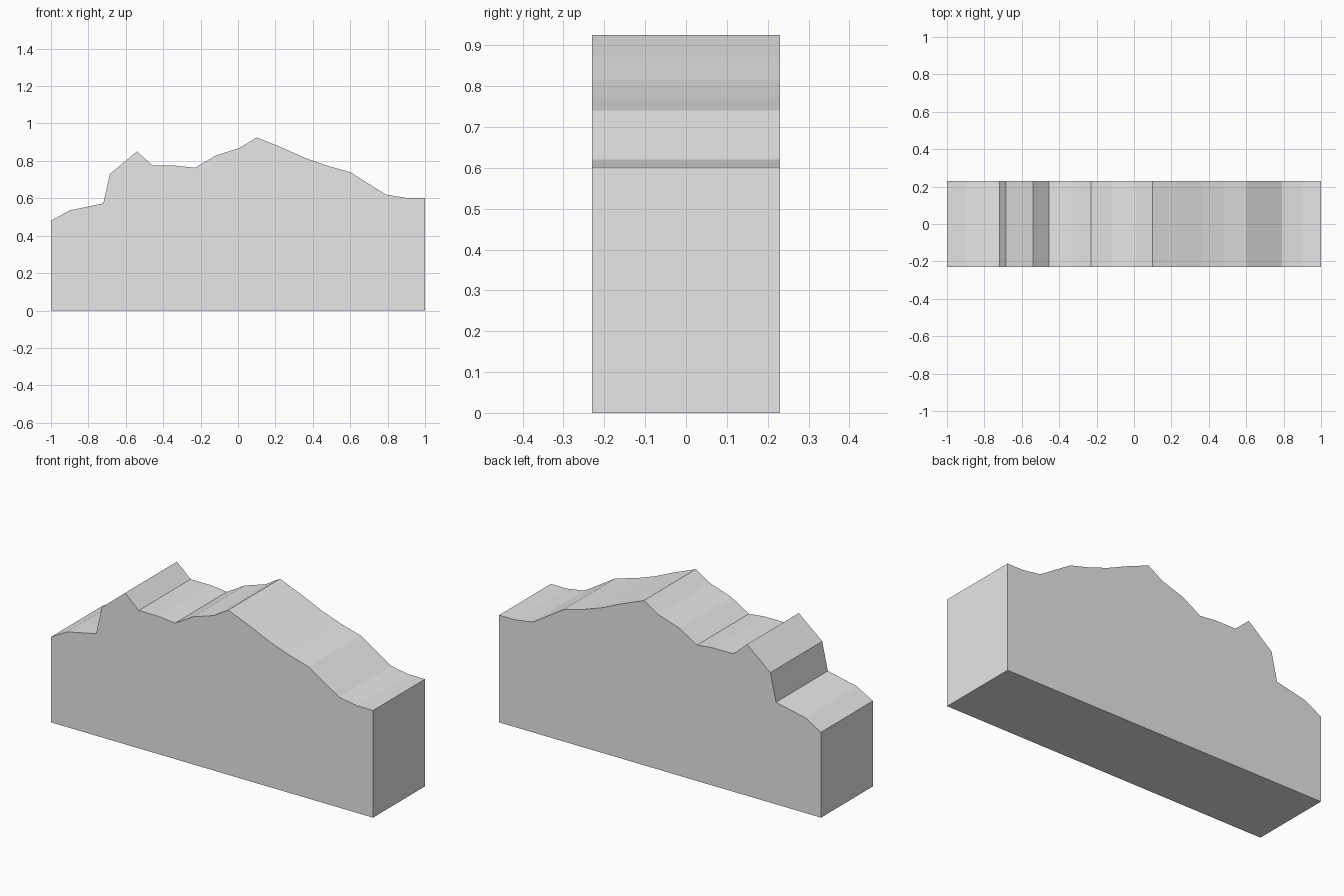
import bpy
import bmesh

HALF_DEPTH = 0.23

# Remove the default cube
cube = bpy.data.objects.get("Cube")
if cube:
    bpy.data.objects.remove(cube, do_unlink=True)

# Ridge line from the model's right to its left, as (x, z)
ridge = [
    (-1.0, 0.48), (-0.9, 0.535), (-0.72, 0.573), (-0.685, 0.73),
    (-0.54, 0.85), (-0.455, 0.774), (-0.33, 0.774), (-0.23, 0.763),
    (-0.12, 0.828), (0.01, 0.87), (0.1, 0.925), (0.23, 0.873),
    (0.36, 0.815), (0.48, 0.773), (0.6, 0.74), (0.79, 0.62),
    (0.9, 0.602), (1.0, 0.602),
]
outline = [(-1.0, 0.0), (1.0, 0.0)] + ridge[::-1]

# Plain grey material
grey = bpy.data.materials.new("light_grey")
grey.use_nodes = True
colour = (0.8, 0.8, 0.8, 1.0)
grey.diffuse_color = colour
for node in grey.node_tree.nodes:
    if node.type == "BSDF_PRINCIPLED":
        node.inputs["Base Color"].default_value = colour

# Ridge block: the outline extruded from front to back
bm = bmesh.new()
front = bm.faces.new([bm.verts.new((x, -HALF_DEPTH, z)) for x, z in outline])
swept = bmesh.ops.extrude_face_region(bm, geom=[front], use_keep_orig=True)
back_verts = [v for v in swept["geom"] if isinstance(v, bmesh.types.BMVert)]
bmesh.ops.translate(bm, verts=back_verts, vec=(0, 2 * HALF_DEPTH, 0))
bmesh.ops.recalc_face_normals(bm, faces=bm.faces)

mesh = bpy.data.meshes.new("ridge_block")
bm.to_mesh(mesh)
bm.free()
mesh.materials.append(grey)
block = bpy.data.objects.new("ridge_block", mesh)
bpy.context.collection.objects.link(block)
